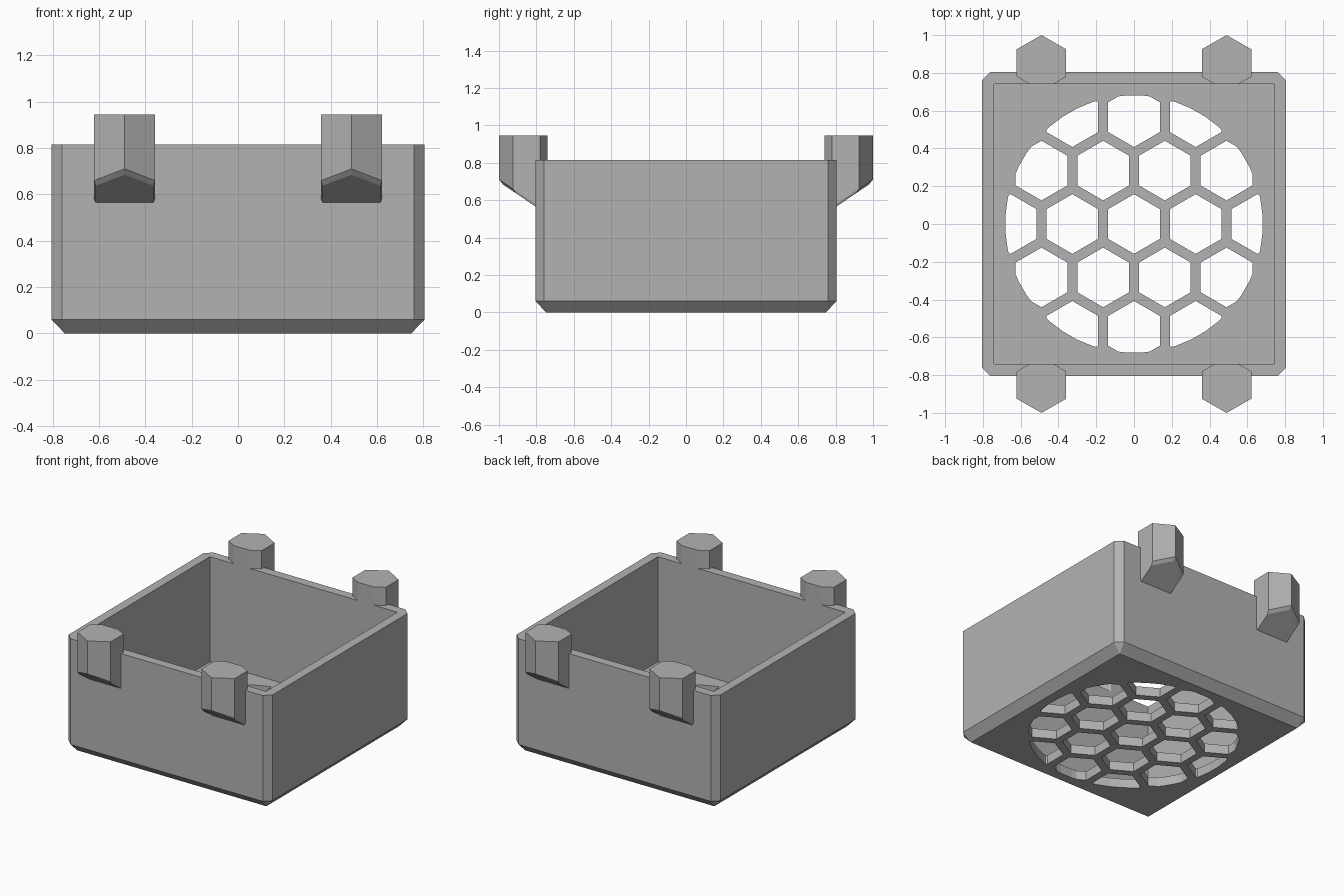
import bpy, bmesh, math
from mathutils import Vector

if "Cube" in bpy.data.objects:
    bpy.data.objects.remove(bpy.data.objects["Cube"])

grey = bpy.data.materials.new("grey")
grey.diffuse_color = (0.45, 0.45, 0.45, 1)
grey.use_nodes = True
grey.node_tree.nodes["Principled BSDF"].inputs["Base Color"].default_value = grey.diffuse_color


def make_object(name, bm, helper=False):
    mesh = bpy.data.meshes.new(name)
    bm.to_mesh(mesh)
    bm.free()
    mesh.materials.append(grey)
    obj = bpy.data.objects.new(name, mesh)
    bpy.context.collection.objects.link(obj)
    obj.hide_render = helper
    obj.hide_viewport = False
    if helper:
        obj.display_type = 'WIRE'
    return obj


def add_hull(bm, points):
    """Add a closed convex solid around the points."""
    part = bmesh.new()
    verts = [part.verts.new(p) for p in points]
    bmesh.ops.convex_hull(part, input=verts)
    bmesh.ops.dissolve_limit(part, angle_limit=0.01, verts=part.verts[:], edges=part.edges[:])
    bmesh.ops.recalc_face_normals(part, faces=part.faces[:])
    temp = bpy.data.meshes.new("temp")
    part.to_mesh(temp)
    part.free()
    bm.from_mesh(temp)
    bpy.data.meshes.remove(temp)


def prism(ring, z0, z1):
    return [Vector((x, y, z)) for x, y in ring for z in (z0, z1)]


def boolean(obj, operation, other):
    mod = obj.modifiers.new(operation.lower(), 'BOOLEAN')
    mod.operation = operation
    mod.solver = 'EXACT'
    mod.object = other


def ngon(cx, cy, radius, sides, start=0.0):
    return [(cx + radius * math.cos(start + 2 * math.pi * i / sides),
             cy + radius * math.sin(start + 2 * math.pi * i / sides)) for i in range(sides)]


HALF, INNER, BASE, CUT = 0.805, 0.74, 0.748, 0.045
RIM, CHAMFER, FLOOR, TAB_TOP = 0.815, 0.06, 0.065, 0.945
signs = [(sx, sy) for sx in (-1, 1) for sy in (-1, 1)]

# Box body with chamfered corners and base
outline = []
for sx, sy in signs:
    outline += [(sx * HALF, sy * (HALF - CUT)), (sx * (HALF - CUT), sy * HALF)]
bm = bmesh.new()
add_hull(bm, prism(outline, CHAMFER, RIM) + [Vector((sx * BASE, sy * BASE, 0)) for sx, sy in signs])
box = make_object("box", bm)

# Four hexagonal tabs on the rim with sloping undersides
bm = bmesh.new()
W = 0.131
tab_outline = [(0, 1.0), (W, 0.925), (-W, 0.925), (W, 0.78), (-W, 0.78), (0.062, INNER), (-0.062, INNER)]
tab_under = [(0, 0.98), (W - 0.006, 0.91), (0.006 - W, 0.91),
             (W - 0.006, 0.78), (0.006 - W, 0.78), (0.062, INNER), (-0.062, INNER)]
for sx, sy in signs:
    pts = []
    for x, y in tab_outline:
        pts += [(x, y, TAB_TOP), (x, y, 0.58 + 0.67 * (y - HALF))]
    pts += [(x, y, 0.566 + 0.68 * (y - HALF)) for x, y in tab_under]
    add_hull(bm, [Vector((sx * 0.49 + x, sy * y, z)) for x, y, z in pts])
tabs = make_object("tab_shapes", bm, True)

# Cavity
bm = bmesh.new()
add_hull(bm, prism([(sx * INNER, sy * INNER) for sx, sy in signs], FLOOR, RIM + 0.5))
cavity = make_object("cavity_cutter", bm, True)

# Honeycomb vent holes kept inside a circle
PITCH, STRUT = 0.3265, 0.053
radius = (PITCH - STRUT) / math.sqrt(3)
bm = bmesh.new()
for row in range(-2, 3):
    for col in range(-3, 4):
        cx = (col + 0.5 * (row % 2)) * PITCH
        cy = row * PITCH * math.sqrt(3) / 2
        if math.hypot(cx, cy) < 0.8:
            add_hull(bm, prism(ngon(cx, cy, radius, 6, math.pi / 6), -0.1, 0.2))
holes = make_object("vent_cutter", bm, True)
bm = bmesh.new()
add_hull(bm, prism(ngon(0, 0, 0.682, 48, math.pi / 48), -0.05, 0.15))
disc = make_object("vent_limit", bm, True)

boolean(holes, 'INTERSECT', disc)
boolean(box, 'UNION', tabs)
boolean(box, 'DIFFERENCE', cavity)
boolean(box, 'DIFFERENCE', holes)
